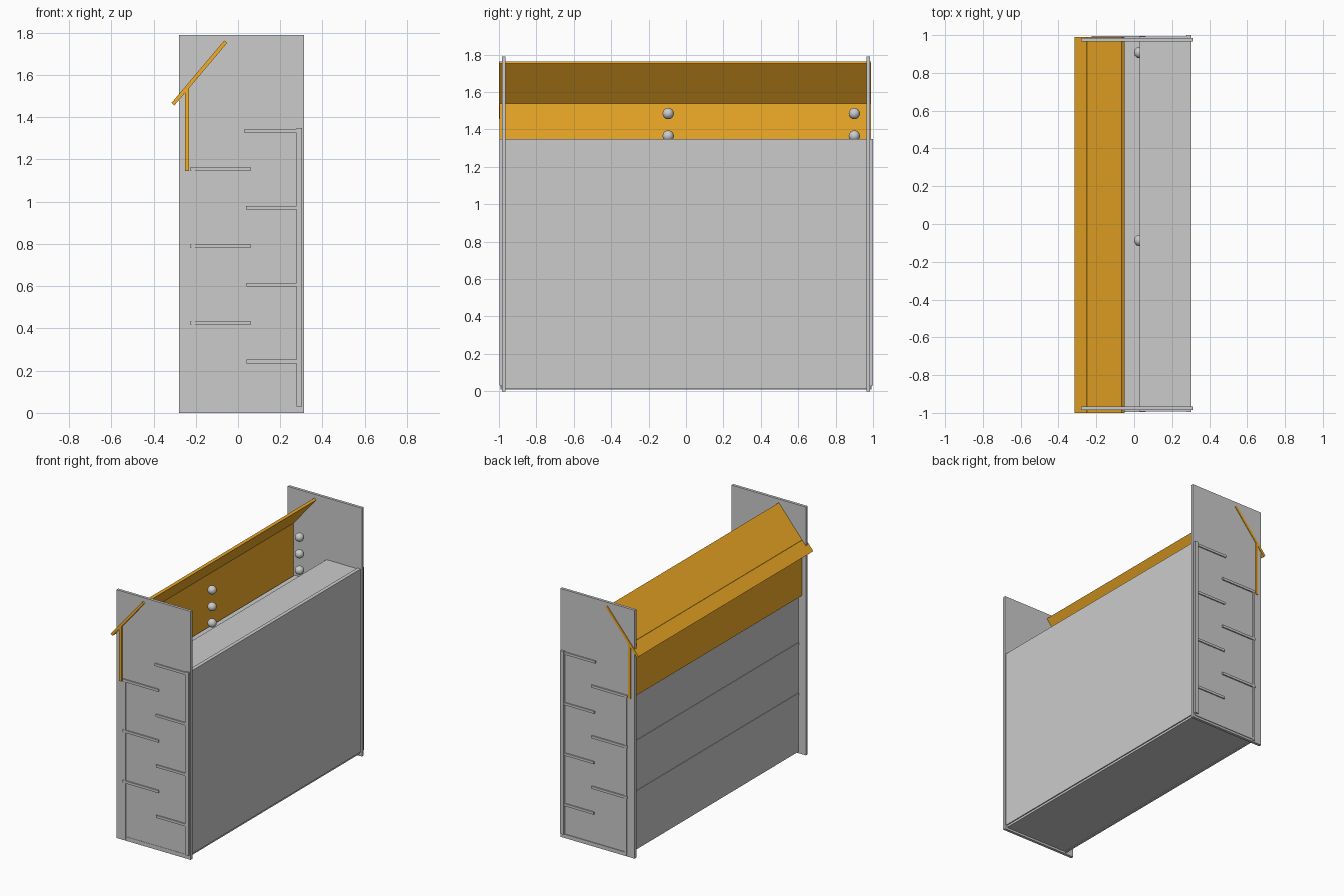
import bpy, bmesh, math
from mathutils import Matrix

if "Cube" in bpy.data.objects:
    bpy.data.objects.remove(bpy.data.objects["Cube"])

orange = bpy.data.materials.new("orange")
orange.diffuse_color = (0.9, 0.42, 0.02, 1)
orange.use_nodes = True
orange.node_tree.nodes["Principled BSDF"].inputs["Base Color"].default_value = orange.diffuse_color


def box(name, x, y, z, mat=None, tilt=0.0):
    """Box from (min, max) ranges, optionally tilted about y through its centre."""
    bm = bmesh.new()
    bmesh.ops.create_cube(bm, size=1)
    size = [r[1] - r[0] for r in (x, y, z)]
    bmesh.ops.scale(bm, vec=size, verts=bm.verts)
    bmesh.ops.rotate(bm, matrix=Matrix.Rotation(tilt, 3, 'Y'), verts=bm.verts)
    me = bpy.data.meshes.new(name)
    bm.to_mesh(me)
    bm.free()
    ob = bpy.data.objects.new(name, me)
    ob.location = [(r[0] + r[1]) / 2 for r in (x, y, z)]
    bpy.context.collection.objects.link(ob)
    if mat:
        me.materials.append(mat)
    return ob


# Tall end panels
for name, y in (("front_end_panel", -0.975), ("back_end_panel", 0.975)):
    box(name, (-0.28, 0.312), (y - 0.01, y + 0.01), (0, 1.79))

# Long walls and floor, running slightly through the end panels
box("right_wall", (0.276, 0.303), (-0.996, 1.0), (0.03, 1.35))
box("left_wall", (-0.22, -0.204), (-0.992, 0.992), (0.01, 1.16))
box("floor", (-0.21, 0.295), (-0.987, 0.99), (0.015, 0.03))

# Staggered baffle shelves
for i, (z, x) in enumerate(((0.243, 0.041), (0.607, 0.041), (0.971, 0.038), (1.335, 0.03))):
    box(f"right_shelf_{i + 1}", (x, 0.28), (-0.993, 0.993), (z - 0.009, z + 0.009))
for i, z in enumerate((0.426, 0.79, 1.155)):
    box(f"left_shelf_{i + 1}", (-0.224, 0.06), (-0.994, 0.994), (z - 0.009, z + 0.009))

# Orange back board and sloping roof
box("back_board", (-0.251, -0.232), (-0.998, 0.99), (1.145, 1.545), orange)
x0, z0, x1, z1 = -0.308, 1.462, -0.058, 1.758
half = math.hypot(x1 - x0, z1 - z0) / 2
cx, cz = (x0 + x1) / 2, (z0 + z1) / 2
box("roof_board", (cx - half, cx + half), (-1.0, 0.99), (cz - 0.009, cz + 0.009),
    orange, tilt=-math.atan2(z1 - z0, x1 - x0))

# Balls: two falling columns, plus one on the upper shelf beneath each
spots = [(-0.14, 0.0, z) for z in (1.485, 1.365, 1.247)] + [(0.03, 0.008, 1.194)]
for col, y in (("middle", -0.095), ("end", 0.9)):
    for i, (x, dy, z) in enumerate(spots):
        bpy.ops.mesh.primitive_uv_sphere_add(segments=24, ring_count=16, radius=0.03,
                                             location=(x, y + dy, z))
        bpy.context.object.name = f"{col}_ball_{i + 1}"
        bpy.ops.object.shade_smooth()
